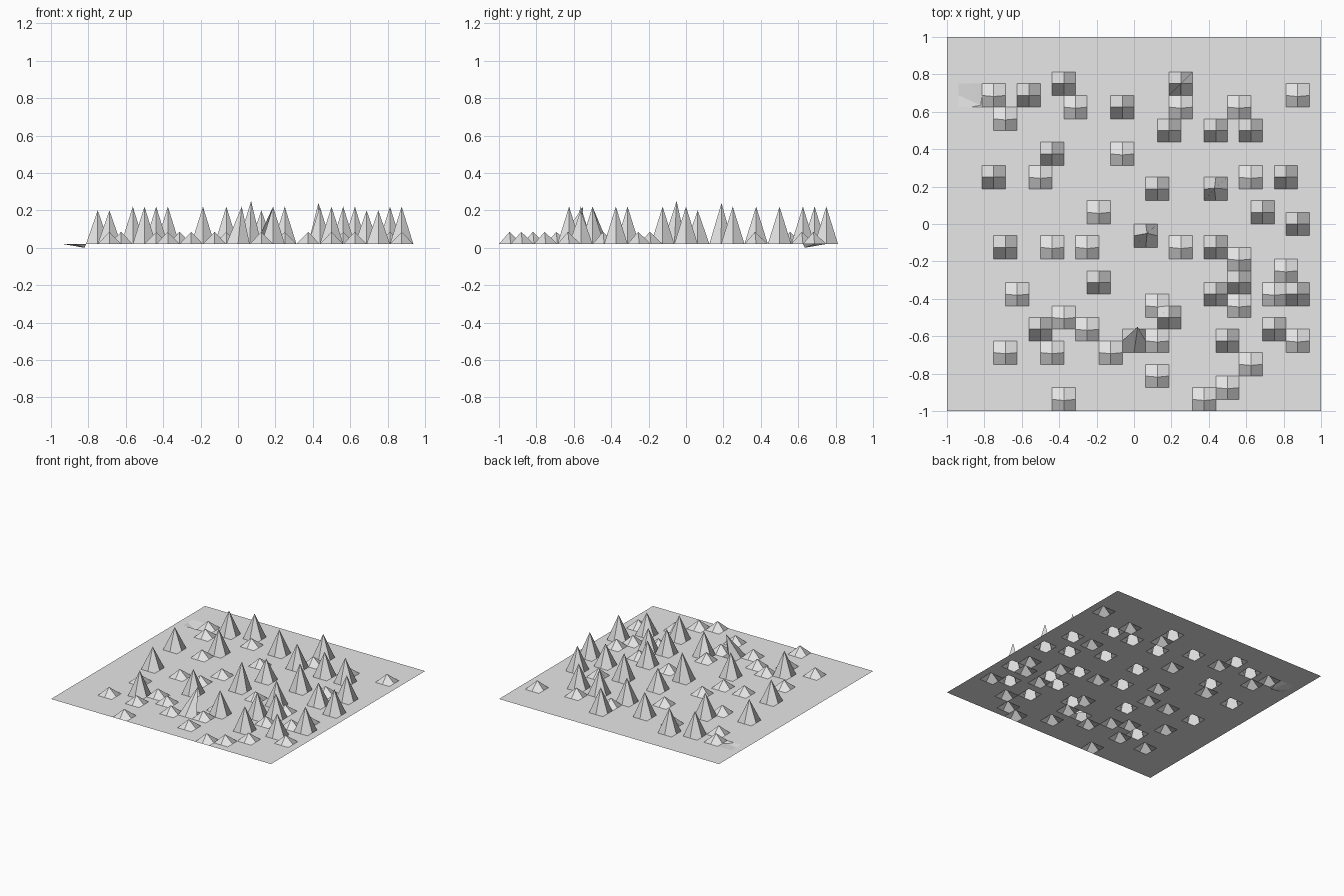
import bpy
import bmesh

cube = bpy.data.objects.get("Cube")
if cube:
    bpy.data.objects.remove(cube, do_unlink=True)

# One plain grey for the whole terrain
grey = bpy.data.materials.new("light_grey")
grey.use_nodes = True
colour = (0.8, 0.8, 0.8, 1.0)
grey.diffuse_color = colour
grey.node_tree.nodes["Principled BSDF"].inputs["Base Color"].default_value = colour

SEGMENTS = 32
CELL = 2 / SEGMENTS
GROUND = 0.02

# Peak positions, counted in grid cells from the centre
tall_spikes = [
    (-9, 11), (-6, 12), (-1, 10), (4, 12), (3, 8), (7, 8), (10, 8),
    (-7, 6), (13, 4), (14, 0), (7, -2), (9, -5), (-3, -5), (7, -6),
    (14, -6), (3, -8), (-8, -9), (8, -10),
]
medium_spikes = [(-12, 4), (2, 3), (11, 1), (-11, -2), (12, -9)]
low_mounds = [
    (-12, 11), (-11, 9), (-5, 10), (4, 10), (9, 10), (14, 11), (-1, 6),
    (-8, 4), (10, 4), (-3, 1), (-7, -2), (-4, -2), (4, -2), (9, -3),
    (13, -4), (-10, -6), (9, -7), (12, -6), (2, -7), (-6, -8), (-4, -9),
    (14, -10), (2, -10), (-7, -11), (-11, -11), (-2, -11), (2, -13),
    (10, -12), (8, -14), (6, -15), (-6, -15),
]
# Leaning spikes and one sunken point: grid place -> final position
pulled_points = {
    (1, -1): (0.07, -0.05, 0.25),
    (7, 3): (0.43, 0.19, 0.24),
    (0, -10): (0.02, -0.55, 0.22),
    (-14, 11): (-0.82, 0.635, 0.0),
}

# Flat ground sheet
bm = bmesh.new()
bmesh.ops.create_grid(bm, x_segments=SEGMENTS, y_segments=SEGMENTS, size=1)
points = {(round(v.co.x / CELL), round(v.co.y / CELL)): v for v in bm.verts}
for vert in bm.verts:
    vert.co.z = GROUND


def raise_peaks(places, height, lean=0.0):
    """Pull single grid points up into four-sided peaks."""
    for place in places:
        points[place].co.z = GROUND + height
        points[place].co.y += lean


raise_peaks(tall_spikes, 0.2)
raise_peaks(medium_spikes, 0.18)
raise_peaks(low_mounds, 0.065, lean=-0.006)
for place, position in pulled_points.items():
    points[place].co = position

mesh = bpy.data.meshes.new("spiked_terrain")
bm.to_mesh(mesh)
bm.free()
mesh.materials.append(grey)
terrain = bpy.data.objects.new("spiked_terrain", mesh)
bpy.context.collection.objects.link(terrain)
